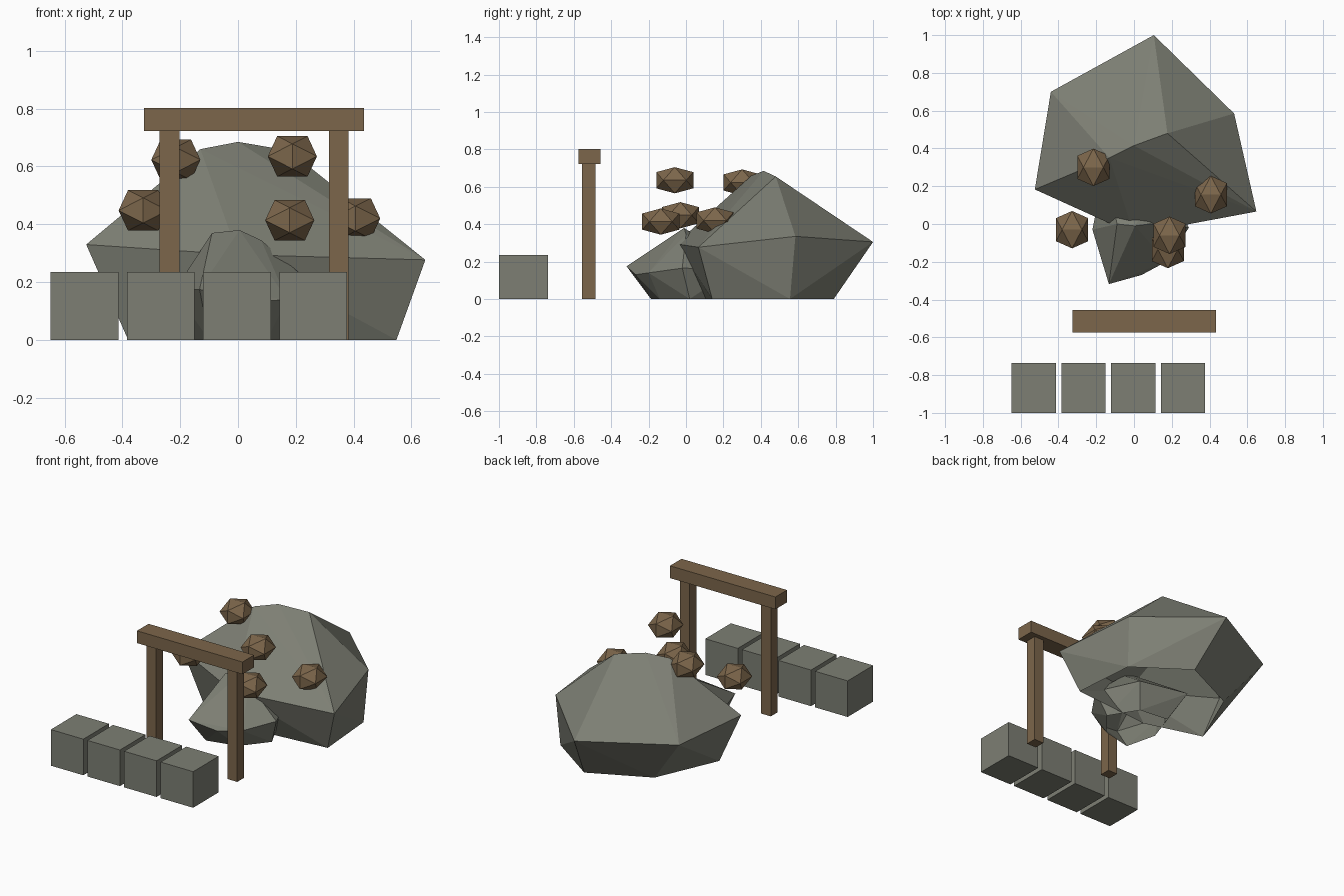
import bpy, bmesh, math
from mathutils import Matrix, Vector

if "Cube" in bpy.data.objects:
    bpy.data.objects.remove(bpy.data.objects["Cube"])


def flat_material(name, rgb):
    m = bpy.data.materials.new(name)
    m.diffuse_color = (*rgb, 1.0)
    m.use_nodes = True
    m.node_tree.nodes["Principled BSDF"].inputs["Base Color"].default_value = m.diffuse_color
    return m


STONE = flat_material("grey stone", (0.205, 0.212, 0.174))
WOOD = flat_material("brown wood", (0.202, 0.133, 0.070))


def finish(name, bm, mat):
    me = bpy.data.meshes.new(name)
    bm.to_mesh(me)
    bm.free()
    me.materials.append(mat)
    ob = bpy.data.objects.new(name, me)
    bpy.context.collection.objects.link(ob)
    return ob


def box(name, lo, hi, mat):
    lo, hi = Vector(lo), Vector(hi)
    bm = bmesh.new()
    bmesh.ops.create_cube(bm, size=1)
    bmesh.ops.scale(bm, vec=hi - lo, verts=bm.verts)
    bmesh.ops.translate(bm, vec=(lo + hi) / 2, verts=bm.verts)
    return finish(name, bm, mat)


def rock(name, points):
    """Faceted boulder: convex hull of a few corner points, hollow and open underneath."""
    bm = bmesh.new()
    for p in points:
        bm.verts.new(p)
    res = bmesh.ops.convex_hull(bm, input=bm.verts)
    bmesh.ops.delete(bm, geom=[v for v in res["geom_interior"] if isinstance(v, bmesh.types.BMVert)],
                     context='VERTS')
    bmesh.ops.recalc_face_normals(bm, faces=bm.faces)
    under = [f for f in bm.faces if all(v.co.z < 1e-4 for v in f.verts)]
    bmesh.ops.delete(bm, geom=under, context='FACES')
    return finish(name, bm, STONE)


def lump(name, center):
    """Flattened icosahedron with its edges lying along the axes."""
    bm = bmesh.new()
    bmesh.ops.create_icosphere(bm, subdivisions=1, radius=1 / 0.85065)
    bmesh.ops.rotate(bm, verts=bm.verts, matrix=Matrix.Rotation(-math.radians(31.717), 3, 'Y'))
    bmesh.ops.scale(bm, vec=(0.085, 0.099, 0.070), verts=bm.verts)
    bmesh.ops.translate(bm, vec=center, verts=bm.verts)
    return finish(name, bm, WOOD)


# Row of stone blocks at the front
for i in range(4):
    x = -0.648 + i * 0.2637
    box(f"stone_block_{i + 1}", (x, -1, 0), (x + 0.234, -0.737, 0.235), STONE)

# Wooden gate: two posts and a beam
for side, x in (("left", -0.272), ("right", 0.314)):
    box(f"gate_post_{side}", (x, -0.555, 0), (x + 0.069, -0.484, 0.722), WOOD)
box("gate_beam", (-0.325, -0.575, 0.722), (0.435, -0.456, 0.802), WOOD)

# Large boulder: base ring, widest ring, crown
rock("large_boulder", [
    (-0.38, 0.20, 0), (0.0, 0.09, 0), (0.548, 0.14, 0),
    (0.515, 0.556, 0), (0.18, 0.79, 0), (-0.20, 0.61, 0),
    (-0.525, 0.183, 0.33), (0.0, -0.055, 0.295), (0.648, 0.066, 0.277),
    (0.53, 0.585, 0.335), (0.105, 1.0, 0.305), (-0.44, 0.70, 0.31),
    (-0.13, 0.35, 0.66), (0.0, 0.415, 0.685), (0.177, 0.48, 0.655)])

# Small boulder leaning into the large one
rock("small_boulder", [
    (-0.15, 0.02, 0), (-0.10, -0.187, 0), (0.10, -0.14, 0),
    (0.23, 0.02, 0), (0.12, 0.20, 0), (-0.08, 0.22, 0),
    (-0.22, -0.03, 0.17), (-0.133, -0.318, 0.175), (0.04, -0.27, 0.13),
    (0.17, -0.20, 0.14), (0.29, -0.02, 0.165), (0.17, 0.26, 0.16), (-0.15, 0.33, 0.16),
    (-0.09, 0.0, 0.37), (0.005, -0.01, 0.38), (0.08, 0.0, 0.345)])

# Floating brown lumps
for i, c in enumerate([(-0.215, 0.30, 0.623), (0.188, -0.06, 0.635),
                       (-0.328, -0.03, 0.448), (0.179, -0.135, 0.414),
                       (0.407, 0.155, 0.42)]):
    lump(f"floating_lump_{i + 1}", c)
